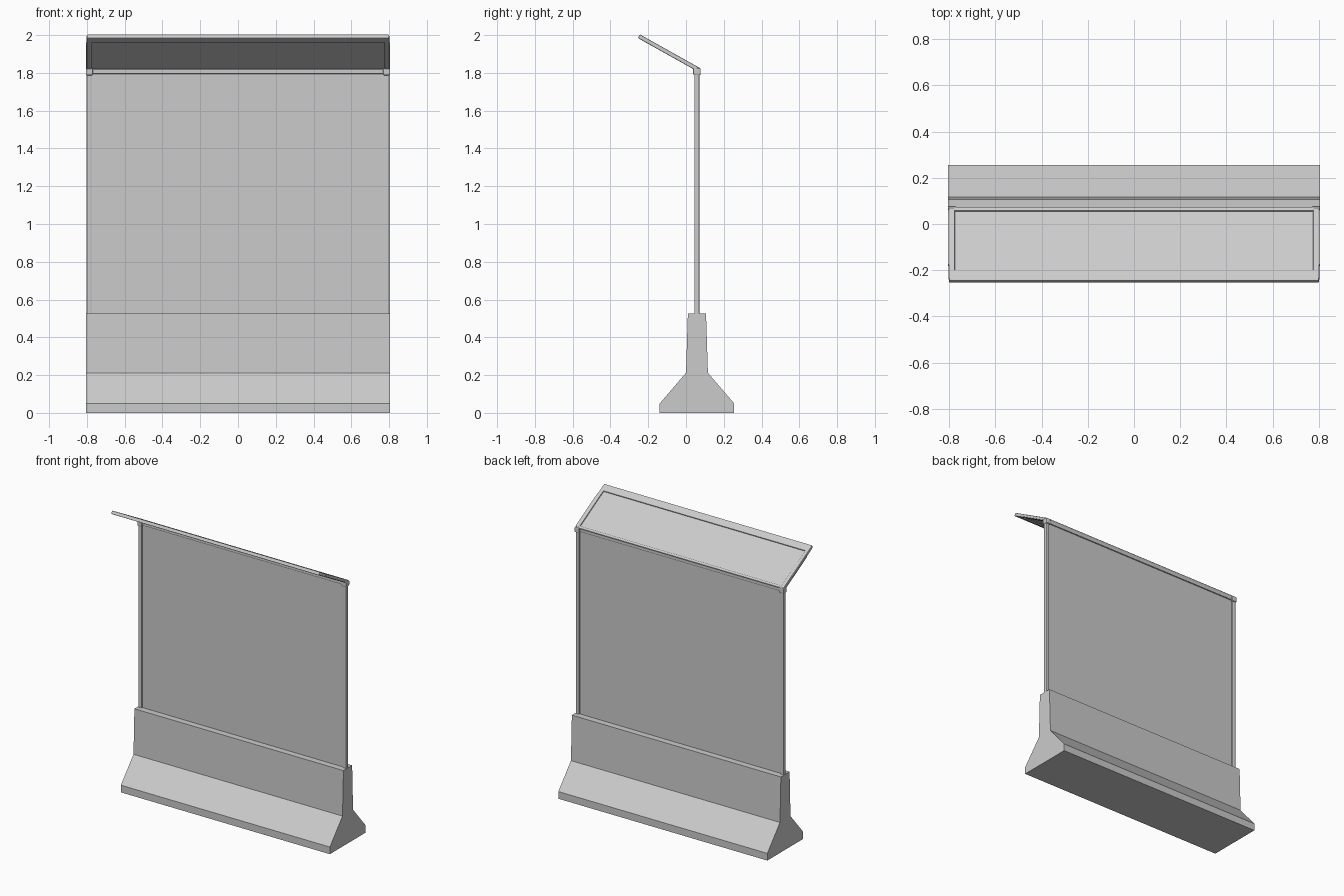
import bpy, bmesh, math
from mathutils import Matrix, Vector

if "Cube" in bpy.data.objects:
    bpy.data.objects.remove(bpy.data.objects["Cube"])

YC = 0.058                      # middle plane of barrier and screen
PIVOT = Vector((0, YC, 1.822))  # hinge line of the canopy
TILT = math.atan2(0.17, 0.304)


def finish(name, bm, bevel=0):
    bmesh.ops.recalc_face_normals(bm, faces=bm.faces)
    me = bpy.data.meshes.new(name)
    bm.to_mesh(me)
    bm.free()
    ob = bpy.data.objects.new(name, me)
    bpy.context.collection.objects.link(ob)
    if bevel:
        m = ob.modifiers.new("bevel", 'BEVEL')
        m.width, m.segments = bevel, 2
    return ob


def box(name, lo, hi, bevel=0, matrix=None):
    lo, hi = Vector(lo), Vector(hi)
    bm = bmesh.new()
    bmesh.ops.create_cube(bm, size=1)
    for v in bm.verts:
        v.co = (lo + hi) / 2 + v.co * (hi - lo)
    ob = finish(name, bm, bevel)
    if matrix:
        ob.matrix_world = matrix
    return ob


def extrude_x(name, profile, x0, x1):
    bm = bmesh.new()
    face = bm.faces.new([bm.verts.new((x0, y, z)) for y, z in profile])
    new = bmesh.ops.extrude_face_region(bm, geom=[face])["geom"]
    bmesh.ops.translate(bm, vec=(x1 - x0, 0, 0),
                        verts=[v for v in new if isinstance(v, bmesh.types.BMVert)])
    return finish(name, bm)


# concrete barrier base
half = [(0.197, 0), (0.197, 0.05), (0.058, 0.212), (0.048, 0.525)]
profile = [(YC + w, z) for w, z in half] + [(YC - w, z) for w, z in reversed(half)]
extrude_x("barrier_base", profile, -0.805, 0.805)

# upright screen and its top rail
box("screen_panel", (-0.78, YC - 0.004, 0.52), (0.78, YC + 0.004, 1.81))
box("screen_top_rail", (-0.78, YC - 0.012, 1.795), (0.78, YC + 0.012, 1.82), 0.005)

# canopy local frame: y runs outward along the slope, z is its upper side
canopy = Matrix.Translation(PIVOT) @ Matrix.Rotation(-TILT, 4, 'X') @ Matrix.Diagonal((1, -1, 1, 1))
L = 0.352


def slab(name, lo, hi, bevel=0):
    # mirror y before placing, so all canopy parts tilt up towards the front
    lo2, hi2 = (lo[0], -hi[1], lo[2]), (hi[0], -lo[1], hi[2])
    place = Matrix.Translation(PIVOT) @ Matrix.Rotation(-TILT, 4, 'X')
    return box(name, lo2, hi2, bevel, place)


slab("canopy_panel", (-0.78, 0.0, -0.004), (0.78, L - 0.03, 0.004))
slab("canopy_outer_rail", (-0.80, L - 0.052, -0.011), (0.80, L, 0.011), 0.003)
slab("canopy_inner_rail", (-0.78, -0.014, -0.011), (0.78, 0.006, 0.011), 0.004)

for side, s in (("left", -1), ("right", 1)):
    def span(a, b):
        return sorted((s * a, s * b))
    # upright post
    a, b = span(0.775, 0.802)
    box(f"{side}_post", (a, YC - 0.0135, 0.52), (b, YC + 0.0135, 1.80), 0.006)
    # canopy side rail with a thin outer cover strip
    slab(f"{side}_canopy_rail", (a, -0.01, -0.011), (b, L - 0.01, 0.011), 0.005)
    c, d = span(0.80, 0.806)
    slab(f"{side}_cover_strip", (c, 0.0, -0.007), (d, 0.27, 0.007))
    # elbow joint between post and canopy
    c, d = span(0.768, 0.806)
    box(f"{side}_elbow", (c, YC - 0.02, 1.787), (d, YC + 0.02, 1.826), 0.007)
